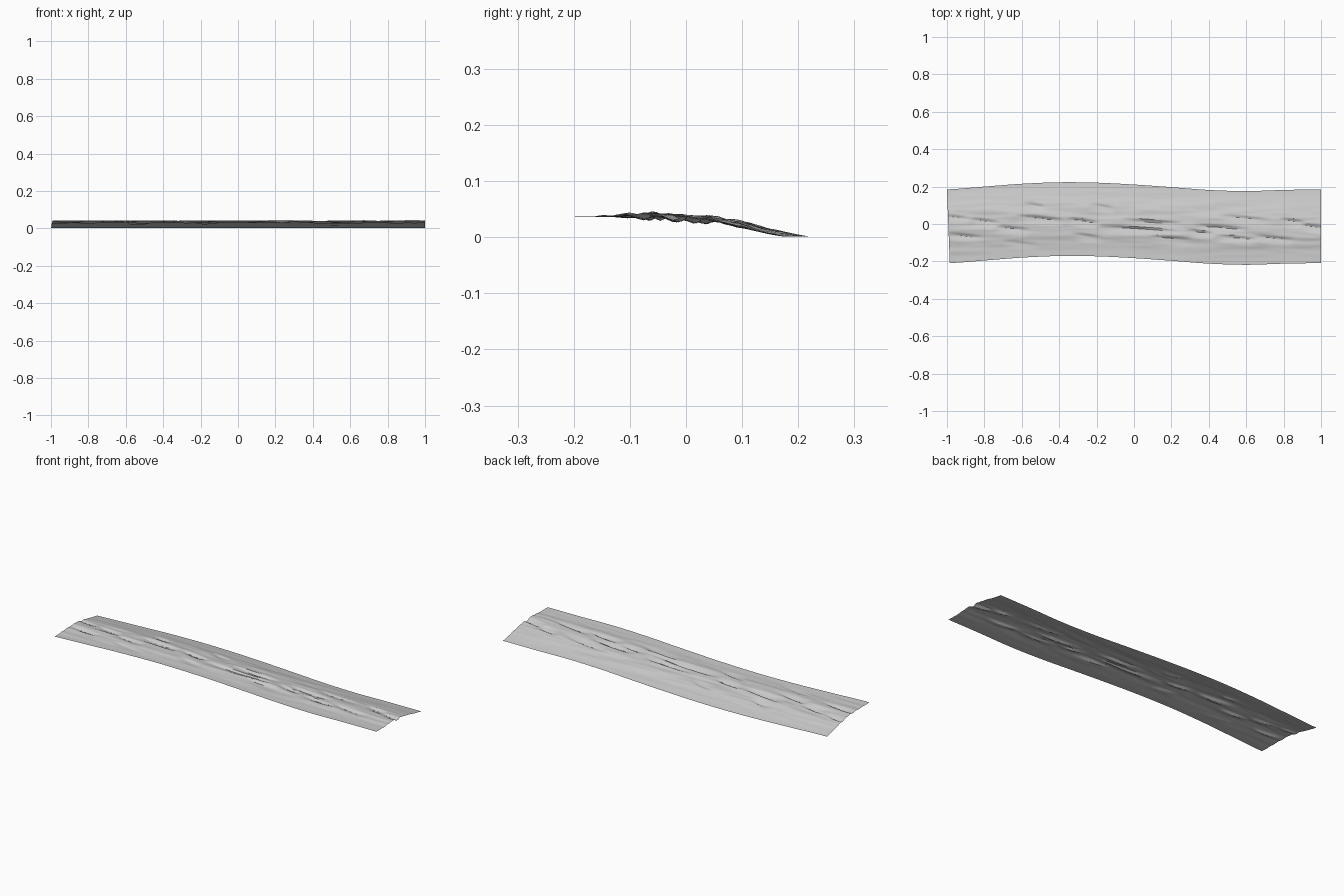
import bpy, bmesh, math
from mathutils import Vector, noise

cube = bpy.data.objects.get("Cube")
if cube:
    bpy.data.objects.remove(cube, do_unlink=True)

COLUMNS, ROWS = 150, 72
HALF_WIDTH = 0.197
# Sideways bend of the strip, evenly spaced along x
BEND = [-.012, .003, .018, .026, .024, .014, 0, -.015, -.021, -.015, -.012]
# Height across the strip, evenly spaced from front edge to back edge
CROWN = [.038, .037, .038, .041, .041, .038, .034, .027, .017, .008, .001]
# Creases: centre x, lip y, half length
CREASES = [(-.95, .05, .08), (-.8, .03, .09), (-.5, .045, .13), (-.65, -.01, .1),
           (-.53, .115, .06), (-.17, .108, .07), (-.27, .03, .09), (-.25, -.05, .08),
           (.1, .025, .17), (.02, -.012, .22), (.2, -.062, .12), (.6, .045, .14),
           (.85, .03, .07), (.47, -.005, .15), (.55, -.06, .12), (.75, -.062, .11),
           (.96, 0, .08), (.36, -.03, .08), (-.6, -.09, .1), (-.9, -.05, .1)]


def sample(values, t):
    """Smooth Catmull-Rom lookup along a row of values."""
    last = len(values) - 1
    p = min(max(t, 0), 1) * last
    i = min(int(p), last - 1)
    f = p - i
    a, b, c, d = (values[min(max(k, 0), last)] for k in range(i - 1, i + 3))
    return b + f * ((c - a) + f * ((2*a - 5*b + 4*c - d) + f * (3*b - a - 3*c + d))) / 2


def crease_depth(x, y):
    """Sharp drop under a curved lip with a slow recovery towards the front."""
    depth = 0
    for cx, lip, half in CREASES:
        u = (x - cx) / half
        if abs(u) >= 1:
            continue
        taper = 1 - u * u
        t = (lip - .012 * u - y) / .05
        if 0 < t < 1:
            shape = t / .3 if t < .3 else (1 - t) / .7
            depth = max(depth, .012 * taper * shape)
    return depth


def height(x, y, t):
    inner = math.sin(math.pi * t) ** 1.3
    ripple = noise.noise(Vector((x * 3.2, y * 24, 3)))
    ripple += .4 * noise.noise(Vector((x * 7, y * 50, 8)))
    z = sample(CROWN, t) + inner * (.006 * ripple - crease_depth(x, y))
    return max(z, 0)


# Rippled strip
bm = bmesh.new()
grid = []
for i in range(COLUMNS + 1):
    s = i / COLUMNS
    column = []
    for j in range(ROWS + 1):
        t = j / ROWS
        left_end = -.985 - .015 * t
        x = left_end + (1 - left_end) * s
        y = sample(BEND, s) + HALF_WIDTH * (2 * t - 1)
        column.append(bm.verts.new((x, y, height(x, y, t))))
    grid.append(column)
for a, b in zip(grid, grid[1:]):
    for j in range(ROWS):
        bm.faces.new((a[j], b[j], b[j + 1], a[j + 1]))
mesh = bpy.data.meshes.new("rippled_strip")
bm.to_mesh(mesh)
bm.free()
strip = bpy.data.objects.new("rippled_strip", mesh)
bpy.context.collection.objects.link(strip)

# Plain grey surface
grey = bpy.data.materials.new("plain grey")
grey.use_nodes = True
colour = (.6, .6, .6, 1)
grey.diffuse_color = colour
grey.node_tree.nodes["Principled BSDF"].inputs["Base Color"].default_value = colour
mesh.materials.append(grey)

bpy.context.view_layer.objects.active = strip
strip.select_set(True)
bpy.ops.object.shade_smooth_by_angle(angle=math.radians(30))
